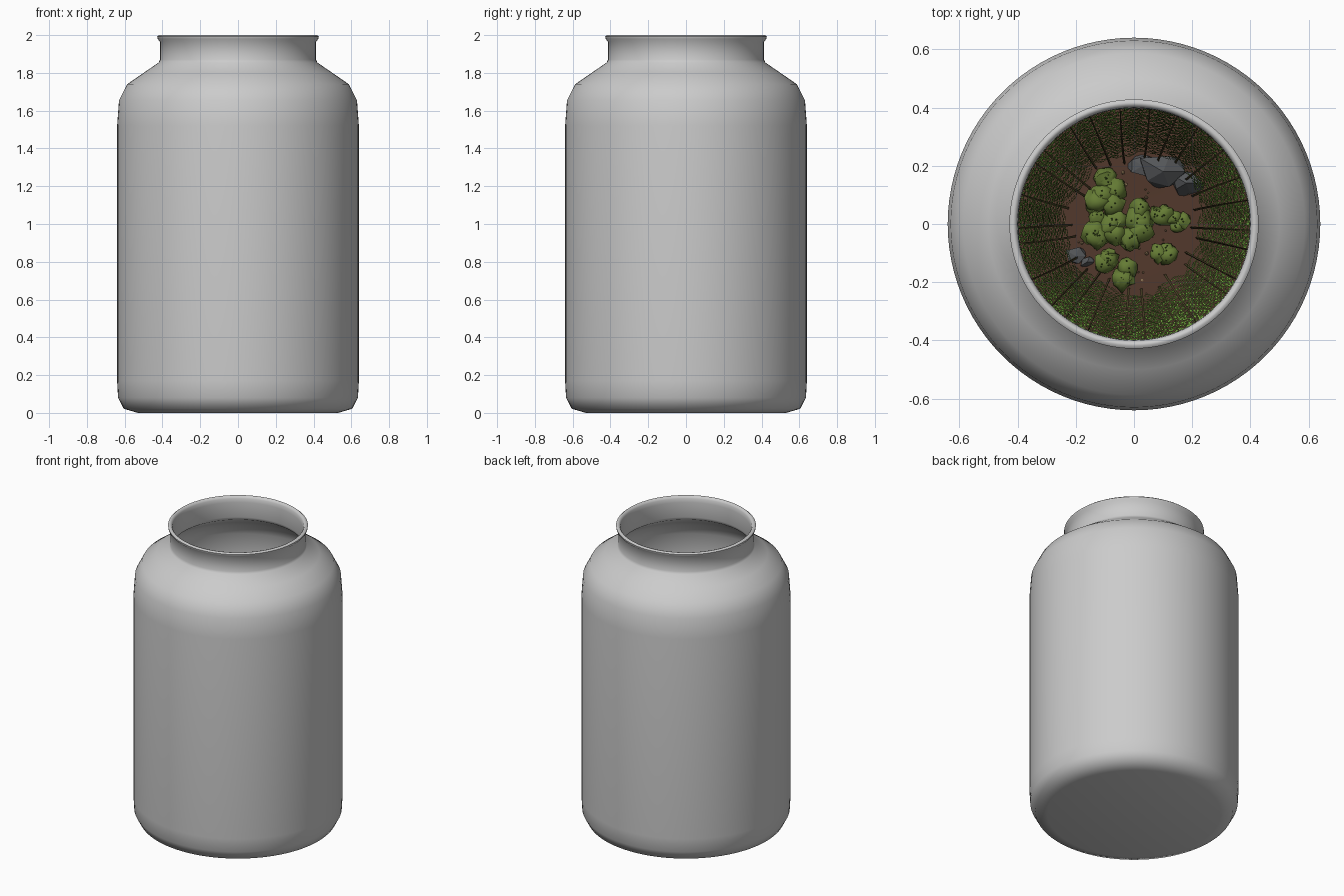
import bpy, bmesh, math, random
from mathutils import Vector, noise

if "Cube" in bpy.data.objects:
    bpy.data.objects.remove(bpy.data.objects["Cube"])

random.seed(7)


def material(name, rgb):
    m = bpy.data.materials.new(name)
    m.diffuse_color = (*rgb, 1)
    m.use_nodes = True
    m.node_tree.nodes["Principled BSDF"].inputs["Base Color"].default_value = m.diffuse_color
    return m


SOIL = material("soil", (0.085, 0.04, 0.025))
MOSS = material("moss", (0.13, 0.2, 0.035))
SPECK = material("moss_speck", (0.05, 0.09, 0.015))
LEAF = material("leaf", (0.15, 0.33, 0.045))
STEM = material("stem", (0.07, 0.055, 0.02))
CRUMB = material("crumb", (0.3, 0.2, 0.1))
STONE = material("stone", (0.09, 0.095, 0.1))


def finish(name, bm, mat=None, angle=None):
    me = bpy.data.meshes.new(name)
    bm.to_mesh(me)
    bm.free()
    ob = bpy.data.objects.new(name, me)
    bpy.context.collection.objects.link(ob)
    if mat:
        me.materials.append(mat)
    if angle:
        bpy.ops.object.select_all(action='DESELECT')
        bpy.context.view_layer.objects.active = ob
        ob.select_set(True)
        bpy.ops.object.shade_smooth_by_angle(angle=math.radians(angle))
    return ob


def lathe(name, profile, mat=None, seg=96, angle=40):
    """Revolve an (r, z) profile whose ends lie on the axis."""
    bm = bmesh.new()
    vs = [bm.verts.new((r, 0, z)) for r, z in profile]
    es = [bm.edges.new(p) for p in zip(vs, vs[1:])]
    bmesh.ops.spin(bm, geom=vs + es, cent=(0, 0, 0), axis=(0, 0, 1),
                   angle=math.tau, steps=seg)
    bmesh.ops.remove_doubles(bm, verts=bm.verts, dist=1e-4)
    bmesh.ops.recalc_face_normals(bm, faces=bm.faces)
    return finish(name, bm, mat, angle)


def blob(bm, c, size, rough=0.25, sub=2):
    """Add a lumpy, slightly flattened ball."""
    vs = bmesh.ops.create_icosphere(bm, subdivisions=sub, radius=1)["verts"]
    seed = Vector([random.uniform(-9, 9) for _ in range(3)])
    for v in vs:
        k = 1 + rough * noise.noise(v.co * 1.6 + seed)
        v.co = Vector([v.co[i] * size[i] * k + c[i] for i in range(3)])


# Glass jar: outer wall, rolled lip, inner wall
lathe("glass_jar", [
    (0, 0), (0.53, 0), (0.605, 0.022), (0.635, 0.08), (0.64, 0.17),
    (0.64, 1.52), (0.63, 1.655), (0.587, 1.74), (0.5, 1.8), (0.42, 1.855),
    (0.413, 1.87), (0.413, 1.965), (0.426, 1.98), (0.428, 1.992),
    (0.418, 2.0), (0.408, 1.998), (0.4, 1.985), (0.398, 1.96),
    (0.398, 1.86), (0.405, 1.84), (0.488, 1.783), (0.57, 1.727),
    (0.612, 1.65), (0.622, 1.52), (0.622, 0.17), (0.617, 0.09),
    (0.592, 0.045), (0.53, 0.025), (0, 0.025)], angle=50)

# Planting layers
GROUND = 0.45
lathe("gravel_layer", [(0, 0.03), (0.53, 0.03), (0.59, 0.05), (0.612, 0.09),
                       (0.616, 0.17), (0, 0.17)], STONE)
soil = lathe("soil_bed", [(0, 0.171), (0.616, 0.171), (0.616, GROUND - 0.03),
                          (0.5, GROUND - 0.02), (0.3, GROUND + 0.01),
                          (0.15, GROUND), (0, GROUND)], SOIL)

# Moss clumps: x, y, radius
clumps = [(-0.1, 0.07, 0.065), (-0.14, 0.04, 0.045), (-0.08, 0.14, 0.055),
          (-0.15, -0.05, 0.055), (-0.06, -0.01, 0.055), (0.01, -0.04, 0.055),
          (-0.03, -0.07, 0.04), (0.03, 0.03, 0.055), (0.09, 0.05, 0.045),
          (0.15, 0.01, 0.04), (0.1, -0.11, 0.045), (-0.08, -0.14, 0.05),
          (-0.03, -0.17, 0.05)]
bm, sp = bmesh.new(), bmesh.new()
for x, y, r in clumps:
    for k in range(3):
        a, q = random.uniform(0, math.tau), 0.45 * r
        s = r * random.uniform(0.6, 0.8)
        c = (x + q * math.cos(a), y + q * math.sin(a), GROUND + 0.4 * r)
        blob(bm, c, (s, s, s * 0.8), 0.5)
        for j in range(3):
            b, u = random.uniform(0, math.tau), random.uniform(0, 0.7)
            blob(sp, (c[0] + s * u * math.cos(b), c[1] + s * u * math.sin(b),
                      c[2] + 0.82 * s * math.sqrt(1 - u * u)),
                 (0.003, 0.003, 0.004), 0, 1)
finish("moss_clumps", bm, MOSS, 60)
finish("moss_specks", sp, SPECK)

# Stones and loose soil crumbs
bm = bmesh.new()
for x, y, s in [(0.03, 0.2, 0.05), (0.1, 0.18, 0.08), (0.18, 0.14, 0.06),
                (-0.2, -0.11, 0.04), (-0.16, -0.13, 0.025)]:
    blob(bm, (x, y, GROUND + 0.2 * s), (s, s * 0.8, s * 0.7), 0.7, 1)
finish("stones", bm, STONE)
bm = bmesh.new()
for i in range(45):
    a, r = random.uniform(0, math.tau), 0.25 * math.sqrt(random.random())
    s = random.uniform(0.003, 0.007)
    blob(bm, (r * math.cos(a), r * math.sin(a), GROUND + 0.005), (s, s, s), 0.5, 1)
finish("soil_crumbs", bm, CRUMB)


# Ferns: arching stems, forward-swept side branches, diamond leaflets
def tube(bm, pts, r0, r1):
    rings = []
    for i, p in enumerate(pts):
        d = (pts[min(i + 1, len(pts) - 1)] - pts[max(i - 1, 0)]).normalized()
        u = d.orthogonal().normalized()
        w, r = d.cross(u), r0 + (r1 - r0) * i / (len(pts) - 1)
        rings.append([bm.verts.new(p + r * (u * math.cos(a) + w * math.sin(a)))
                      for a in (0, math.tau / 3, 2 * math.tau / 3)])
    for A, B in zip(rings, rings[1:]):
        for k in range(3):
            bm.faces.new((A[k], A[(k + 1) % 3], B[(k + 1) % 3], B[k]))


def leaflet(bm, p, d, side, size):
    q = [p, p + d * 0.5 * size + side * 0.3 * size, p + d * size,
         p + d * 0.5 * size - side * 0.3 * size]
    bm.faces.new([bm.verts.new(inside(v)) for v in q])


def inside(p):
    r = math.hypot(p.x, p.y)
    return p if r < 0.6 else Vector((p.x * 0.6 / r, p.y * 0.6 / r, p.z))


def frond(leaves, stems, ang, r0, reach, rise):
    out = Vector((math.cos(ang), math.sin(ang), 0))
    tan = Vector((-out.y, out.x, 0))
    bend = random.uniform(-0.04, 0.04)

    def at(t):
        return (out * (r0 + reach * t ** 1.25) + tan * bend * t * t
                + Vector((0, 0, GROUND - 0.02 + rise * math.sin(2.0 * t))))

    tube(stems, [at(i / 12) for i in range(13)], 0.005, 0.0015)
    n = 17
    for i in range(2, n):
        t = i / n
        length = 0.17 * math.sin(math.pi * min(1, 0.2 + 0.8 * t)) ** 0.7 + 0.02
        fwd = (at(t + 0.02) - at(t)).normalized()
        for s in (-1, 1):
            d = (tan * s * 0.7 + fwd * 0.6).normalized()
            m = max(3, int(length / 0.013))
            for j in range(1, m + 1):
                f = j / m
                # branch curls toward the tip and droops a little
                p = at(t) + d * length * f + (out * 0.25 * f * f - Vector((0, 0, 0.2 * f * f))) * length
                w = fwd.cross(d).normalized().cross(d)
                for e in (-1, 1):
                    leaflet(leaves, p, (w * e + d * 0.6).normalized(), d,
                            0.021 * (1.1 - 0.5 * f))


leaves, stems = bmesh.new(), bmesh.new()
N = 26
for i in range(N):
    ang = math.tau * (i + random.uniform(-0.25, 0.25)) / N
    r0 = 0.2 + random.uniform(-0.01, 0.03)
    if 0.6 < ang < 1.5:      # leave room for the large stone
        r0 += 0.03
    frond(leaves, stems, ang, r0, 0.57 - r0, random.uniform(0.4, 0.75))
finish("fern_leaves", leaves, LEAF)
finish("fern_stems", stems, STEM)
